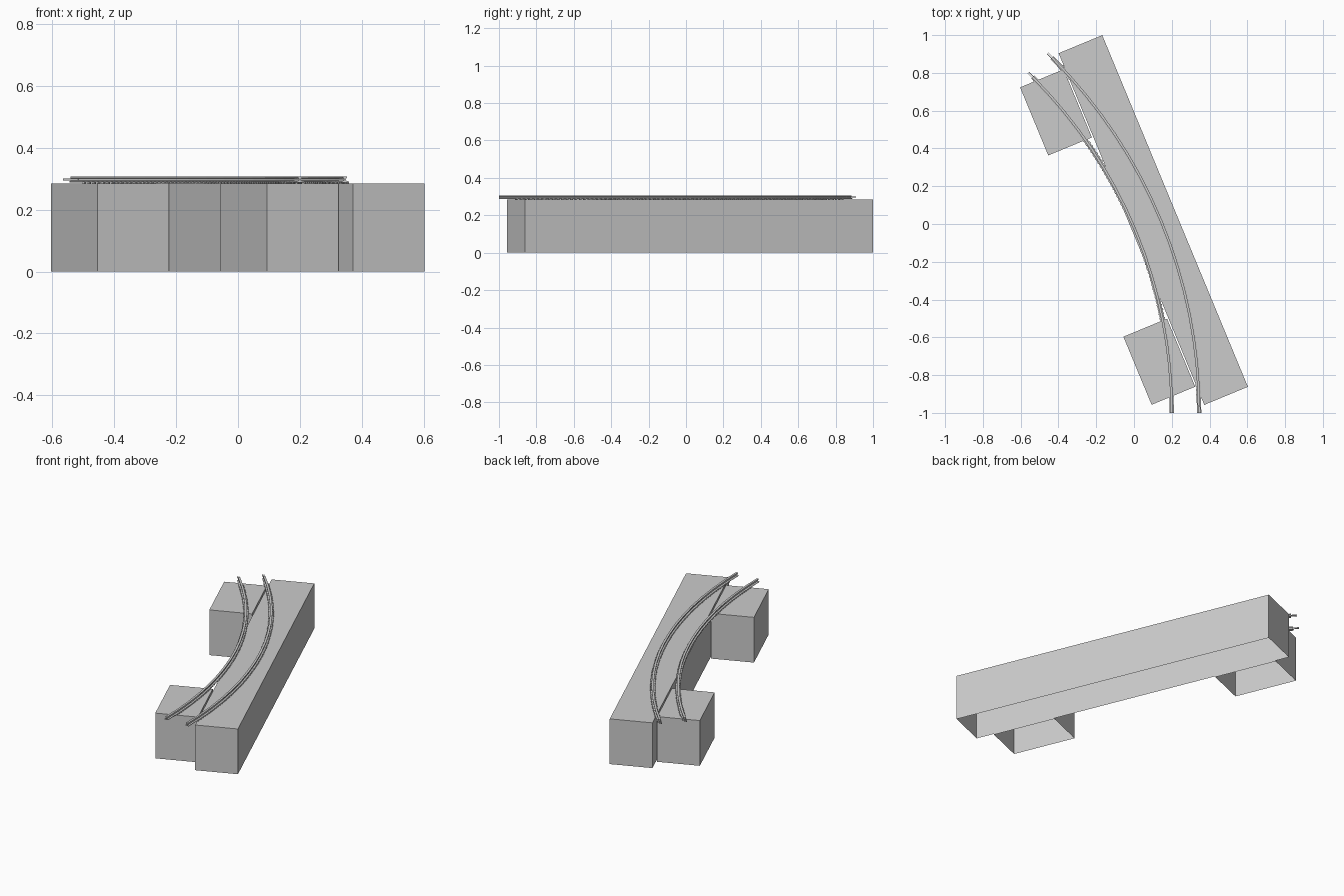
import bpy, bmesh, math
from mathutils import Matrix, Vector

if "Cube" in bpy.data.objects:
    bpy.data.objects.remove(bpy.data.objects["Cube"])

TOP = 0.285                       # top of the blocks
CENTRE = Vector((-2.315, -1.0))   # shared centre of both rail arcs
SWEEP = math.radians(45)


def finish(bm, name):
    me = bpy.data.meshes.new(name)
    bm.to_mesh(me)
    bm.free()
    ob = bpy.data.objects.new(name, me)
    bpy.context.collection.objects.link(ob)
    return ob


def add_box(bm, centre, size, angle):
    m = (Matrix.Translation(centre) @ Matrix.Rotation(angle, 4, 'Z')
         @ Matrix.Diagonal((*size, 1)))
    bmesh.ops.create_cube(bm, size=1, matrix=m)


def on_arc(r, a, z=0.0):
    return Vector((CENTRE.x + r * math.cos(a), CENTRE.y + r * math.sin(a), z))


# Hollow support blocks, open underneath, turned to the chord of the curve
def block(name, x, y, length):
    bm = bmesh.new()
    add_box(bm, (x, y, TOP / 2), (0.25, length, TOP), math.radians(22.5))
    bm.normal_update()
    under = [f for f in bm.faces if f.normal.z < -0.9]
    bmesh.ops.delete(bm, geom=under, context='FACES_ONLY')
    finish(bm, name)


block("main_block", 0.102, 0.021, 2.015)
block("upper_side_block", -0.413, 0.591, 0.39)
block("lower_side_block", 0.134, -0.729, 0.39)

# Rail half profile (offset, height): foot, web, head
half = [(0.0115, 0.003), (0.0115, 0.006), (0.003, 0.009), (0.003, 0.015),
        (0.0065, 0.017), (0.0065, 0.022)]
profile = half + [(-x, z) for x, z in reversed(half)]


def rail(name, radius, steps=16):
    bm = bmesh.new()
    rings = []
    for i in range(steps + 1):
        a = SWEEP * i / steps
        rings.append([bm.verts.new(on_arc(radius + x, a, TOP + z)) for x, z in profile])
    n = len(profile)
    for r0, r1 in zip(rings, rings[1:]):
        for j in range(n):
            k = (j + 1) % n
            bm.faces.new((r0[j], r0[k], r1[k], r1[j]))
    bm.faces.new(rings[0])
    bm.faces.new(rings[-1])
    bmesh.ops.recalc_face_normals(bm, faces=bm.faces)
    finish(bm, name)

    # Small fastening clips along both edges of the foot
    bm = bmesh.new()
    count = 80
    for i in range(count):
        a = SWEEP * (i + 4) / (count + 6)
        for s in (-1, 1):
            add_box(bm, on_arc(radius + s * 0.0115, a, TOP + 0.003),
                    (0.006, 0.009, 0.007), a)
    finish(bm, name + "_clips")

    # Joint bars projecting past the far end of the rail
    bm = bmesh.new()
    for s in (-1, 1):
        add_box(bm, on_arc(radius + s * 0.004, SWEEP, TOP + 0.012),
                (0.003, 0.068, 0.006), SWEEP)
    finish(bm, name + "_joint_bars")


rail("inner_rail", 2.515)
rail("outer_rail", 2.66)
